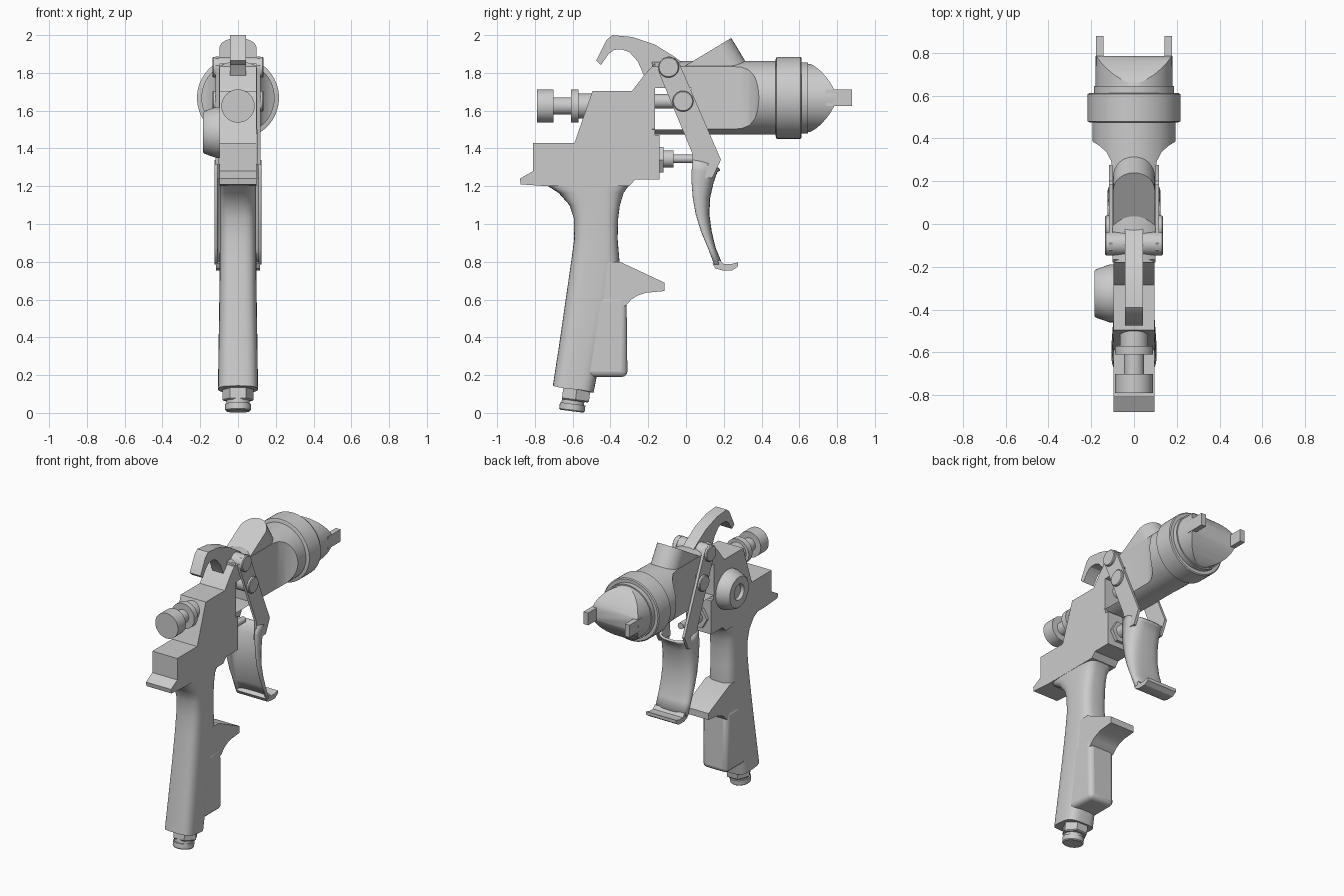
import bpy, bmesh
from math import pi, cos, sin, radians
from mathutils import Matrix, Vector

if "Cube" in bpy.data.objects:
    bpy.data.objects.remove(bpy.data.objects["Cube"])


def finish(name, bm, smooth=30):
    bmesh.ops.recalc_face_normals(bm, faces=bm.faces)
    me = bpy.data.meshes.new(name)
    bm.to_mesh(me)
    bm.free()
    ob = bpy.data.objects.new(name, me)
    bpy.context.collection.objects.link(ob)
    activate(ob)
    bpy.ops.object.shade_smooth_by_angle(angle=radians(smooth))
    return ob


def activate(ob):
    bpy.ops.object.select_all(action='DESELECT')
    ob.select_set(True)
    bpy.context.view_layer.objects.active = ob


def loft(name, rings, smooth=30):
    """Closed rings of points joined in order, with end caps."""
    bm = bmesh.new()
    vs = [[bm.verts.new(p) for p in r] for r in rings]
    n = len(vs[0])
    for a, b in zip(vs, vs[1:]):
        for i in range(n):
            j = (i + 1) % n
            bm.faces.new((a[i], a[j], b[j], b[i]))
    bm.faces.new(vs[0])
    bm.faces.new(vs[-1])
    return finish(name, bm, smooth)


def prism(name, pts, x0, x1, smooth=30):
    """Side profile (y, z) extruded along x."""
    return loft(name, [[(x, y, z) for y, z in pts] for x in (x0, x1)], smooth)


def lathe(name, prof, origin, axis, segs=48):
    """(distance, radius) profile turned around an axis."""
    rot = Vector((0, 0, 1)).rotation_difference(Vector(axis)).to_matrix()
    o = Vector(origin)
    return loft(name, [[o + rot @ Vector((r * cos(2 * pi * i / segs), r * sin(2 * pi * i / segs), t))
                        for i in range(segs)] for t, r in prof])


def boolean(ob, cutter, op):
    activate(ob)
    m = ob.modifiers.new("cut", 'BOOLEAN')
    m.object, m.operation, m.solver = cutter, op, 'EXACT'
    bpy.ops.object.modifier_apply(modifier=m.name)
    bpy.data.objects.remove(cutter)
    activate(ob)
    bpy.ops.object.shade_smooth_by_angle(angle=radians(30))


def bevel(ob, width, segs=3):
    activate(ob)
    m = ob.modifiers.new("bevel", 'BEVEL')
    m.width, m.segments, m.limit_method, m.angle_limit = width, segs, 'ANGLE', radians(40)
    bpy.ops.object.modifier_apply(modifier=m.name)


Y = (0, 1, 0)
AXIS = 1.668

# Main body block with rear spur
prism("body", [(-.81, 1.43), (-.59, 1.43), (-.495, 1.705), (-.285, 1.705), (-.22, 1.79), (-.165, 1.85),
               (-.165, 1.47), (-.14, 1.47), (-.14, 1.235), (-.27, 1.235), (-.3, 1.2), (-.735, 1.2),
               (-.875, 1.21), (-.88, 1.24), (-.81, 1.28)], -.097, .097)

# Barrel: cylinder with flats on its sides and a window at the back
barrel = lathe("barrel", [(-.18, .194), (.49, .194)], (0, 0, AXIS), Y, 64)
half = [(.1, -.3), (.1, .25), (.107, .295), (.128, .335), (.16, .365), (.193, .385), (.23, .40), (.23, .6)]
plan = half + [(-x, y) for x, y in reversed(half)]
boolean(barrel, loft("cut", [[(x, y, z) for x, y in plan] for z in (1.3, 2)]), 'INTERSECT')
boolean(barrel, prism("cut", [(-.165, 1.5), (.03, 1.5), (.03, 1.72), (-.165, 1.72)], -.3, .3), 'DIFFERENCE')

# Tilted cup port with a rounded front end
d, n = Vector((0, .856, .517)), Vector((0, .517, -.856))
start = Vector((0, 0, 1.84))
arch = [(-.098, -.02)] + [(-.098 * cos(pi * i / 16), .18 + .1 * sin(pi * i / 16)) for i in range(17)] + [(.098, -.02)]
loft("cup_port", [[start + Vector((x, 0, 0)) + d * u + n * t for x, u in arch] for t in (0, .25)])

# Clamp ring and air cap
lathe("clamp_ring", [(.475, .205), (.48, .217), (.607, .217), (.612, .21)], (0, 0, AXIS), Y, 64)
lathe("cap_collar", [(.6, .188), (.645, .188)], (0, 0, AXIS), Y, 64)
cap = lathe("air_cap", [(.6, .18), (.785, .18)], (0, 0, AXIS), Y, 64)
dome = [(.58, .2), (.655, .182), (.685, .165), (.715, .14), (.742, .11), (.765, .079), (.785, .043)]
prof = [(y, AXIS + h) for y, h in dome] + [(y, AXIS - h) for y, h in reversed(dome)]
boolean(cap, prism("cut", prof, -.3, .3), 'INTERSECT')
for s, side in ((-1, "left"), (1, "right")):
    prism("cap_horn_" + side, [(.74, 1.625), (.88, 1.625), (.88, 1.711), (.74, 1.711)], s * .142, s * .178)

# Hanging hook
prism("hook", [(-.475, 1.865), (-.42, 1.975), (-.39, 2), (-.285, 1.99), (-.165, 1.95), (-.06, 1.885), (0, 1.84),
               (0, 1.78), (-.22, 1.78), (-.255, 1.86), (-.3, 1.91), (-.34, 1.924), (-.38, 1.922),
               (-.41, 1.9), (-.45, 1.842)], -.042, .042)

# Fluid knob at the rear, needle through the window
lathe("fluid_knob", [(-.79, .088), (-.702, .088), (-.702, .046), (-.61, .046), (-.61, .088), (-.57, .088),
                     (-.57, .066), (-.45, .066)], (0, 0, 1.625), Y)
lathe("needle", [(-.2, .038), (.1, .038)], (0, 0, 1.65), Y, 24)

# Air valve nut and pin behind the trigger
lathe("valve_nut", [(-.16, .078), (-.118, .078)], (0, 0, 1.34), Y, 6)
lathe("valve_pin", [(-.13, .045), (-.065, .045), (-.065, .022), (.06, .022)], (0, 0, 1.345), Y, 24)

# Side knob with a dimple
lathe("side_knob", [(.09, .135), (.115, .135), (.178, .113), (.185, .105), (.185, .055), (.165, .045)],
      (0, -.325, 1.485), (-1, 0, 0))


# Handle grip, rounded sections from top to bottom
def section(z, yb, yf, hw, e=.6, k=40):
    c, h = (yb + yf) / 2, (yf - yb) / 2
    pts = []
    for i in range(k):
        a = 2 * pi * i / k
        px, py = cos(a), sin(a)
        pts.append((hw * abs(px) ** e * (1 if px > 0 else -1),
                    c + h * abs(py) ** e * (1 if py > 0 else -1), z - .25 * max(0, .2 - z) * (py)))
    return pts


loft("grip", [section(*s) for s in [
    (1.235, -.76, -.27, .096, .4), (1.2, -.73, -.305, .096, .45), (1.165, -.675, -.33, .096),
    (1.1, -.617, -.35, .096), (1.03, -.594, -.359, .096), (.92, -.592, -.362, .096), (.8, -.608, -.352, .097),
    (.6, -.637, -.38, .099), (.35, -.673, -.44, .103), (.125, -.705, -.49, .106)]], 40)

# Lower grip block and finger rest
block = prism("grip_block", [(-.57, .62), (-.315, .62), (-.31, .19), (-.54, .19)], -.097, .097)
bevel(block, .03)
prism("finger_rest", [(-.5, .8), (-.35, .8), (-.115, .69), (-.115, .645), (-.21, .636), (-.255, .622),
                      (-.29, .6), (-.316, .57), (-.5, .5)], -.094, .094)

# Air inlet fitting
tilt = (.13, 0, 0)
lean = (0, -.13, -1)
lathe("inlet_nut", [(-.03, .083), (.055, .083), (.062, .075)], (0, -.578, .125), lean, 6)
lathe("inlet_pipe", [(0, .06), (.075, .06), (.075, .068), (.108, .068), (.114, .062)], (0, -.59, .122), lean, 32)

# Trigger: curved blade, lip, two arms and pivots
bm = bmesh.new()
rows = []
for z, yb, yf in [(1.34, .035, .178), (1.28, .03, .16), (1.22, .03, .138), (1.14, .036, .12), (1.05, .052, .116),
                  (.96, .08, .128), (.87, .118, .15), (.785, .15, .185)]:
    row = []
    for i in range(17):
        a = pi * i / 16
        x = (1 if cos(a) > 0 else -1) * abs(cos(a)) ** .6 * .116
        dip = -.05 * sin(a) if z > 1.33 else 0
        row.append(bm.verts.new((x, yb + (yf - yb) * abs(sin(a)) ** .6, z + dip)))
    rows.append(row)
for a, b in zip(rows, rows[1:]):
    for i in range(16):
        bm.faces.new((a[i], a[i + 1], b[i + 1], b[i]))
blade = finish("trigger_blade", bm, 50)
sol = blade.modifiers.new("thickness", 'SOLIDIFY')
sol.thickness, sol.offset = .016, 0
prism("trigger_lip", [(.14, .79), (.155, .765), (.19, .755), (.245, .755), (.275, .775), (.275, .797),
                      (.235, .787), (.2, .787), (.18, .81)], -.116, .116)
for s, side in ((-1, "left"), (1, "right")):
    prism("trigger_arm_" + side, [(-.143, 1.8), (-.147, 1.84), (-.125, 1.876), (-.09, 1.888), (-.055, 1.876),
                                  (-.035, 1.85), (.185, 1.34), (.14, 1.245), (.03, 1.24), (.035, 1.37)],
          s * .1, s * .118)
for name, y, z in (("trigger_pivot", -.092, 1.83), ("needle_pivot", -.016, 1.65)):
    lathe(name, [(-.135, .05), (-.13, .055), (.13, .055), (.135, .05)], (0, y, z), (1, 0, 0), 32)
